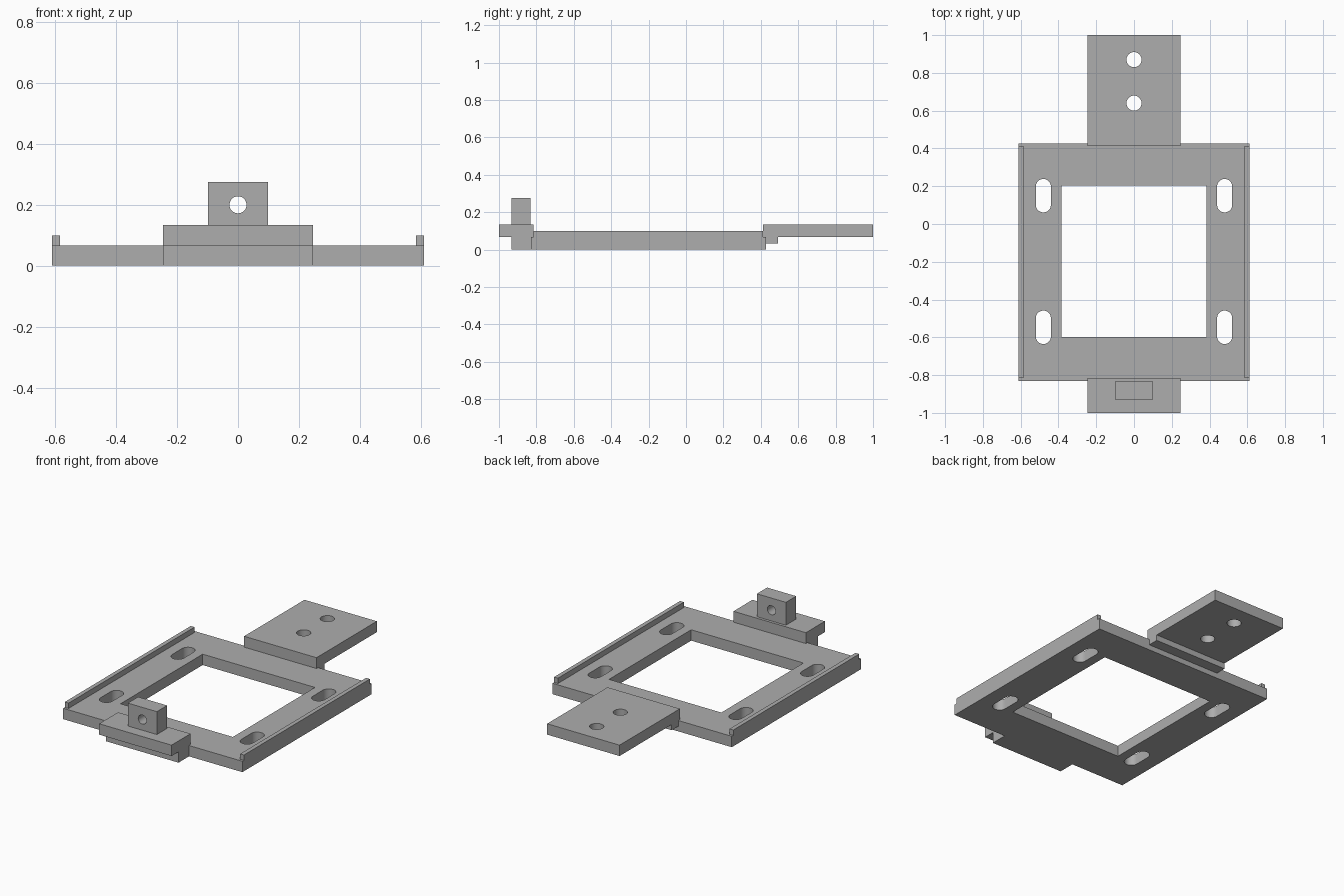
import bpy, bmesh, math
from mathutils import Matrix, Vector

cube = bpy.data.objects.get("Cube")
if cube:
    bpy.data.objects.remove(cube, do_unlink=True)

grey = bpy.data.materials.new("plain grey")
grey.use_nodes = True
colour = (0.42, 0.42, 0.42, 1)
grey.diffuse_color = colour
grey.node_tree.nodes["Principled BSDF"].inputs["Base Color"].default_value = colour

# Heights shared by the stacked layers
LAYER = 0.067
TOP = 2 * LAYER
HALF_TAB = 0.247
FRONT, BACK = -0.83, 0.427


def prism(name, points, vector):
    """Extrude a closed outline of 3D points along a vector."""
    bm = bmesh.new()
    face = bm.faces.new([bm.verts.new(p) for p in points])
    out = bmesh.ops.extrude_face_region(bm, geom=[face])["geom"]
    moved = [v for v in out if isinstance(v, bmesh.types.BMVert)]
    bmesh.ops.translate(bm, verts=moved, vec=vector)
    bmesh.ops.recalc_face_normals(bm, faces=bm.faces)
    mesh = bpy.data.meshes.new(name)
    bm.to_mesh(mesh)
    bm.free()
    mesh.materials.append(grey)
    obj = bpy.data.objects.new(name, mesh)
    bpy.context.collection.objects.link(obj)
    return obj


def box(name, x0, x1, y0, y1, z0, z1):
    return prism(name, [(x0, y0, z0), (x1, y0, z0), (x1, y1, z0), (x0, y1, z0)],
                 (0, 0, z1 - z0))


def side_profile(name, outline):
    """Extrude a (y, z) outline across the tab width."""
    return prism(name, [(-HALF_TAB, y, z) for y, z in outline], (2 * HALF_TAB, 0, 0))


def slot_cutter(name, x, y, radius, straight=0.0):
    """Vertical round hole, or a slot with rounded ends along y."""
    points = []
    steps = 16
    for end, start in ((1, 0), (-1, math.pi)):
        for i in range(steps + (1 if straight else 0)):
            a = start + math.pi * i / steps
            points.append((x + radius * math.cos(a),
                           y + end * straight / 2 + radius * math.sin(a), -0.1))
    return prism(name, points, (0, 0, 0.5))


def cut(target, cutters):
    for c in cutters:
        c.hide_render = True
        c.hide_set(True)
        mod = target.modifiers.new("cut", "BOOLEAN")
        mod.operation = "DIFFERENCE"
        mod.solver = "EXACT"
        mod.object = c
    # Bake the cuts, then drop the helpers
    bpy.context.view_layer.update()
    graph = bpy.context.evaluated_depsgraph_get()
    mesh = bpy.data.meshes.new_from_object(target.evaluated_get(graph))
    target.modifiers.clear()
    target.data = mesh
    for c in cutters:
        bpy.data.objects.remove(c, do_unlink=True)
    bpy.ops.object.select_all(action="DESELECT")
    target.select_set(True)
    bpy.context.view_layer.objects.active = target
    bpy.ops.object.shade_smooth_by_angle(angle=math.radians(30))


# Base frame with a window and four mounting slots
frame = box("base_frame", -0.611, 0.611, FRONT, BACK, 0, LAYER)
holes = [box("window_cutter", -0.383, 0.383, -0.597, 0.203, -0.1, 0.4)]
for side in (-1, 1):
    for y in (-0.547, 0.15):
        holes.append(slot_cutter("slot_cutter", side * 0.48, y, 0.04, 0.097))
cut(frame, holes)

# Thin rails along both long edges
for side, label in ((-1, "right"), (1, "left")):
    a, b = sorted((side * 0.585, side * 0.611))
    box(label + "_rail", a, b, FRONT + 0.015, BACK - 0.015, LAYER, 0.1)

# Front bracket: foot level with the frame, wider ledge above
side_profile("front_bracket", [
    (-0.932, 0), (FRONT, 0), (FRONT, LAYER), (-0.815, LAYER),
    (-0.815, TOP), (-1, TOP), (-1, LAYER), (-0.932, LAYER)])

# Upright lug with a hole through it from front to back
lug = box("front_lug", -0.099, 0.099, -0.932, -0.832, TOP, 0.275)
bore = slot_cutter("bore_cutter", 0, 0, 0.028)
bore.data.transform(Matrix.Translation(Vector((0, -0.7, 0.2)))
                    @ Matrix.Rotation(math.radians(90), 4, "X"))
cut(lug, [bore])

# Rear tab with a step below it and two round holes
tab = side_profile("rear_tab", [
    (0.412, LAYER), (BACK, LAYER), (BACK, 0.032), (0.492, 0.032),
    (0.492, LAYER), (1, LAYER), (1, TOP), (0.412, TOP)])
cut(tab, [slot_cutter("hole_cutter", 0, y, 0.04) for y in (0.64, 0.87)])
